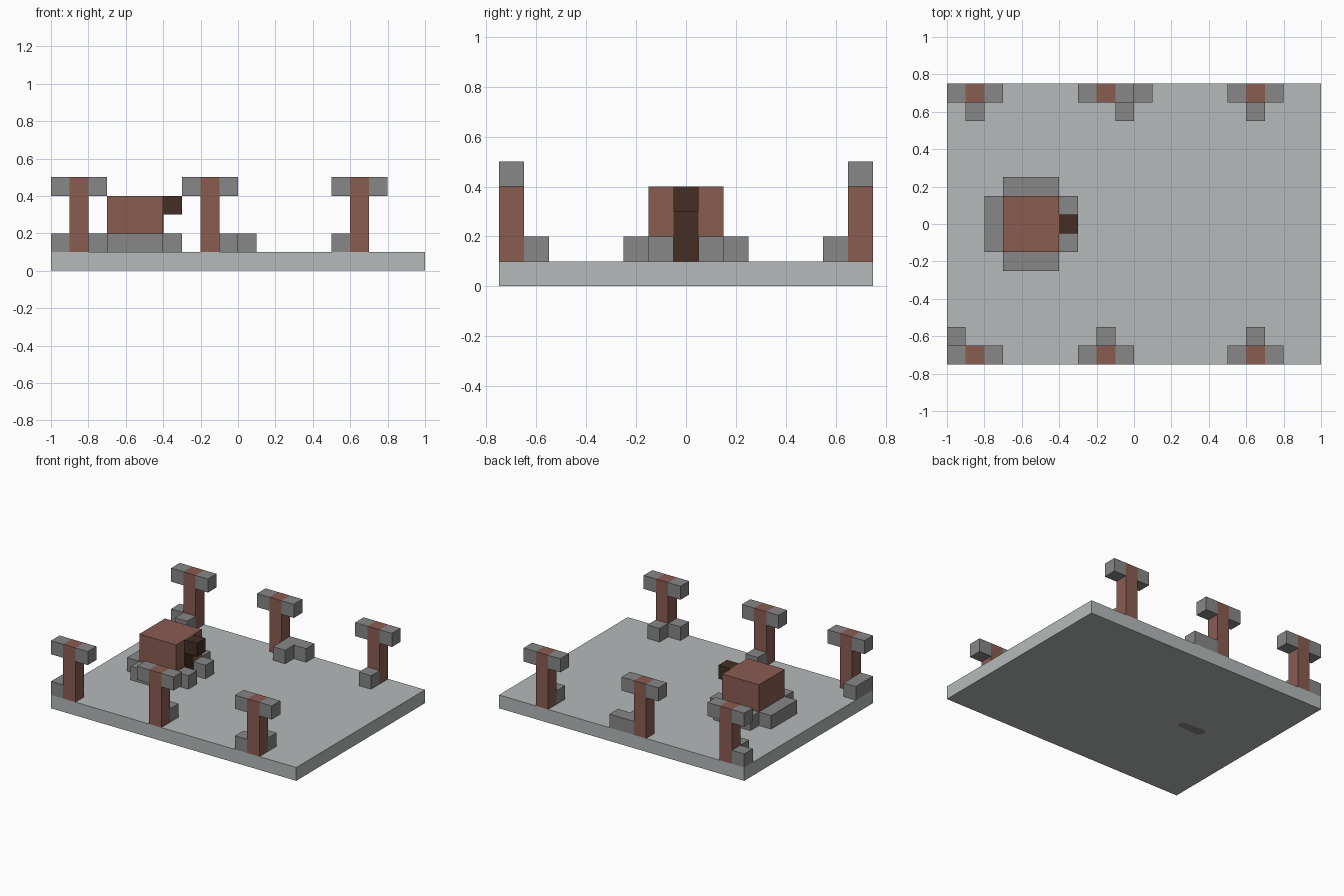
import bpy
import bmesh
from mathutils import Matrix, Vector

if "Cube" in bpy.data.objects:
    bpy.data.objects.remove(bpy.data.objects["Cube"])


def material(name, r, g, b):
    m = bpy.data.materials.new(name)
    m.use_nodes = True
    m.diffuse_color = (r, g, b, 1)
    m.node_tree.nodes["Principled BSDF"].inputs["Base Color"].default_value = (r, g, b, 1)
    return m


PALE = material("pale_grey", 0.46, 0.49, 0.49)
STONE = material("stone_grey", 0.245, 0.245, 0.245)
CLAY = material("red_brown", 0.25, 0.107, 0.083)
DARK = material("dark_brown", 0.058, 0.026, 0.017)


def blocks(name, mat, *boxes):
    """One object made of boxes, each given as (x range, y range, z range)."""
    bm = bmesh.new()
    for box in boxes:
        low, high = (Vector(corner) for corner in zip(*box))
        size = Matrix.Diagonal(high - low).to_4x4()
        bmesh.ops.create_cube(bm, size=1, matrix=Matrix.Translation((low + high) / 2) @ size)
    return finish(name, mat, bm)


def finish(name, mat, bm):
    mesh = bpy.data.meshes.new(name)
    bm.to_mesh(mesh)
    bm.free()
    mesh.materials.append(mat)
    obj = bpy.data.objects.new(name, mesh)
    bpy.context.collection.objects.link(obj)
    return obj


UNIT = 0.1
FLOOR = 0.1


def around(centre):
    return (centre - UNIT / 2, centre + UNIT / 2)


LAYER = (FLOOR, FLOOR + UNIT)

# Base slab, with a small stone slot flush underneath
blocks("base_slab", PALE, ((-1, 1), (-0.75, 0.75), (0.002, FLOOR)))
bm = bmesh.new()
bmesh.ops.create_circle(bm, cap_ends=True, segments=8, radius=0.038)
for v in bm.verts:
    v.co.x += 0.07 if v.co.x > 0 else -0.07
bmesh.ops.reverse_faces(bm, faces=bm.faces)
bmesh.ops.translate(bm, verts=bm.verts, vec=(-0.5, 0, 0))
finish("underside_slot", STONE, bm)

# Pillars with a stone arm on each side and loose stones at the foot;
# each foot stone is (steps along x, steps toward the middle)
pillars = {
    "front_right": (-0.85, -1, [(-1, 0), (-1, 1)]),
    "front_middle": (-0.15, -1, [(0, 1)]),
    "front_left": (0.65, -1, [(-1, 0), (0, 1)]),
    "back_right": (-0.85, 1, [(-1, 0), (0, 1)]),
    "back_middle": (-0.15, 1, [(1, 0), (2, 0), (1, 1)]),
    "back_left": (0.65, 1, [(0, 1)]),
}
for name, (x, side, stones) in pillars.items():
    row = side * 0.7
    blocks(name + "_pillar", CLAY, (around(x), around(row), (FLOOR, 0.5)))
    blocks(name + "_arms", STONE,
           *[(around(x + s * UNIT), around(row), (0.4, 0.5)) for s in (-1, 1)])
    blocks(name + "_foot_stones", STONE,
           *[(around(x + i * UNIT), around(row - side * j * UNIT), LAYER) for i, j in stones])

# Central hut with its dark doorway and canopy
blocks("hut", CLAY, ((-0.7, -0.4), (-0.15, 0.15), (FLOOR, 0.4)))
blocks("doorway", DARK, ((-0.4, -0.398), around(0), (FLOOR, 0.3)))
blocks("door_canopy", DARK, ((-0.4, -0.3), around(0), (0.3, 0.4)))

# Stone footing around the hut, open at the doorway
blocks("hut_footing", STONE,
       ((-0.8, -0.7), (-0.15, 0.15), LAYER),
       *[((-0.7, -0.4), tuple(sorted((s * 0.15, s * 0.25))), LAYER) for s in (-1, 1)],
       *[((-0.4, -0.3), around(s * UNIT), LAYER) for s in (-1, 1)])
